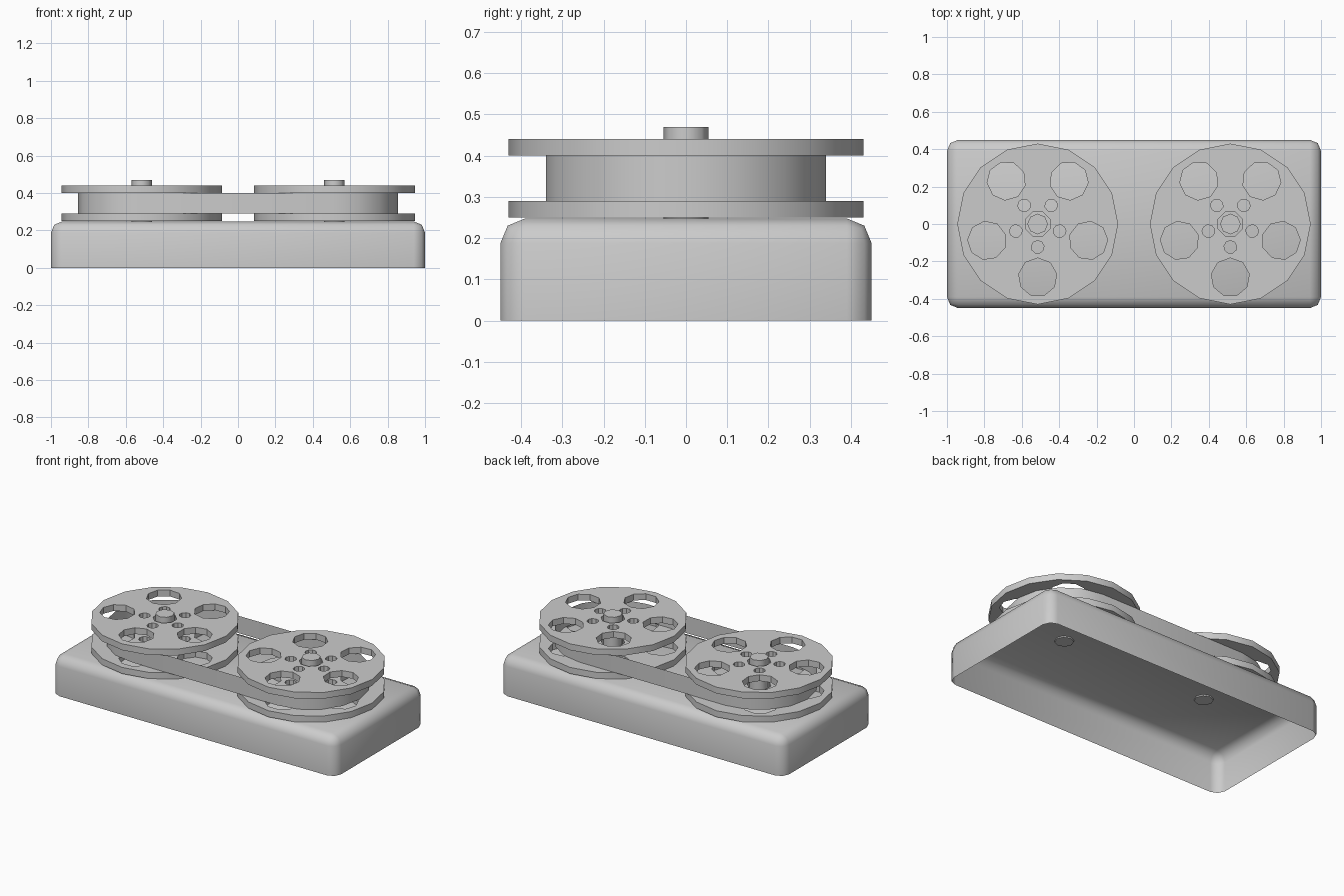
import bpy, bmesh
from math import sin, cos, pi, radians

if "Cube" in bpy.data.objects:
    bpy.data.objects.remove(bpy.data.objects["Cube"])

REEL_X = 0.515


def ring(cx, cy, r, n, start=0.0):
    return [(cx + r * cos(start + 2 * pi * i / n), cy + r * sin(start + 2 * pi * i / n))
            for i in range(n)]


def finish(obj, angle=35):
    bpy.ops.object.select_all(action='DESELECT')
    obj.select_set(True)
    bpy.context.view_layer.objects.active = obj
    bpy.ops.object.shade_smooth_by_angle(angle=radians(angle))


def mesh_object(name, bm):
    me = bpy.data.meshes.new(name)
    bm.to_mesh(me)
    bm.free()
    obj = bpy.data.objects.new(name, me)
    bpy.context.collection.objects.link(obj)
    return obj


# Flat plate cut from a filled outline with holes
def plate(name, loops, thickness, loc):
    cu = bpy.data.curves.new(name, 'CURVE')
    cu.dimensions = '2D'
    cu.fill_mode = 'BOTH'
    cu.extrude = thickness / 2
    for pts in loops:
        sp = cu.splines.new('POLY')
        sp.points.add(len(pts) - 1)
        for p, (x, y) in zip(sp.points, pts):
            p.co = (x, y, 0, 1)
        sp.use_cyclic_u = True
    tmp = bpy.data.objects.new(name + "_outline", cu)
    bpy.context.collection.objects.link(tmp)
    bpy.context.view_layer.update()
    me = bpy.data.meshes.new_from_object(tmp.evaluated_get(bpy.context.evaluated_depsgraph_get()))
    bpy.data.objects.remove(tmp)
    bm = bmesh.new()
    bm.from_mesh(me)
    bmesh.ops.remove_doubles(bm, verts=bm.verts, dist=1e-4)
    bmesh.ops.recalc_face_normals(bm, faces=bm.faces)
    obj = mesh_object(name, bm)
    obj.location = loc
    finish(obj)
    return obj


# Case: rounded box, open underneath
bm = bmesh.new()
bmesh.ops.create_cube(bm, size=1)
for v in bm.verts:
    v.co = (v.co.x * 2, v.co.y * 0.9, (v.co.z + 0.5) * 0.248)
bottom = [f for f in bm.faces if f.normal.z < -0.5]
bmesh.ops.delete(bm, geom=bottom, context='FACES_ONLY')
edges = [e for e in bm.edges if max(v.co.z for v in e.verts) > 0.1]
bmesh.ops.bevel(bm, geom=edges, offset=0.06, offset_type='OFFSET', segments=2,
                profile=0.5, affect='EDGES')
finish(mesh_object("case", bm), 50)

# Reels: two perforated discs each, plus a spindle
loops = [ring(0, 0, 0.43, 16), ring(0, 0, 0.07, 8, pi / 8)]
for k in range(5):
    a = -pi / 2 + k * 2 * pi / 5
    loops.append(ring(0.285 * cos(a), 0.285 * sin(a), 0.103, 9, a + pi))
    loops.append(ring(0.123 * cos(a), 0.123 * sin(a), 0.034, 9, a + pi))

for side, x in (("left", -REEL_X), ("right", REEL_X)):
    plate(side + "_lower_disc", loops, 0.04, (x, 0, 0.27))
    plate(side + "_upper_disc", loops, 0.04, (x, 0, 0.42))
    bm = bmesh.new()
    bmesh.ops.create_cone(bm, cap_ends=True, segments=8, radius1=0.055, radius2=0.055, depth=0.23)
    spindle = mesh_object(side + "_spindle", bm)
    spindle.location = (x, 0, 0.355)
    finish(spindle, 50)

# Tape: thin band looped round both reels
path = [(REEL_X + 0.34 * cos(a), 0.34 * sin(a)) for a in (-pi / 2 + pi * i / 8 for i in range(9))]
path += [(-x, -y) for x, y in path]
bm = bmesh.new()
lo = [bm.verts.new((x, y, 0.29)) for x, y in path]
hi = [bm.verts.new((x, y, 0.40)) for x, y in path]
for i in range(len(path)):
    j = (i + 1) % len(path)
    bm.faces.new((lo[i], lo[j], hi[j], hi[i]))
finish(mesh_object("tape_band", bm))
